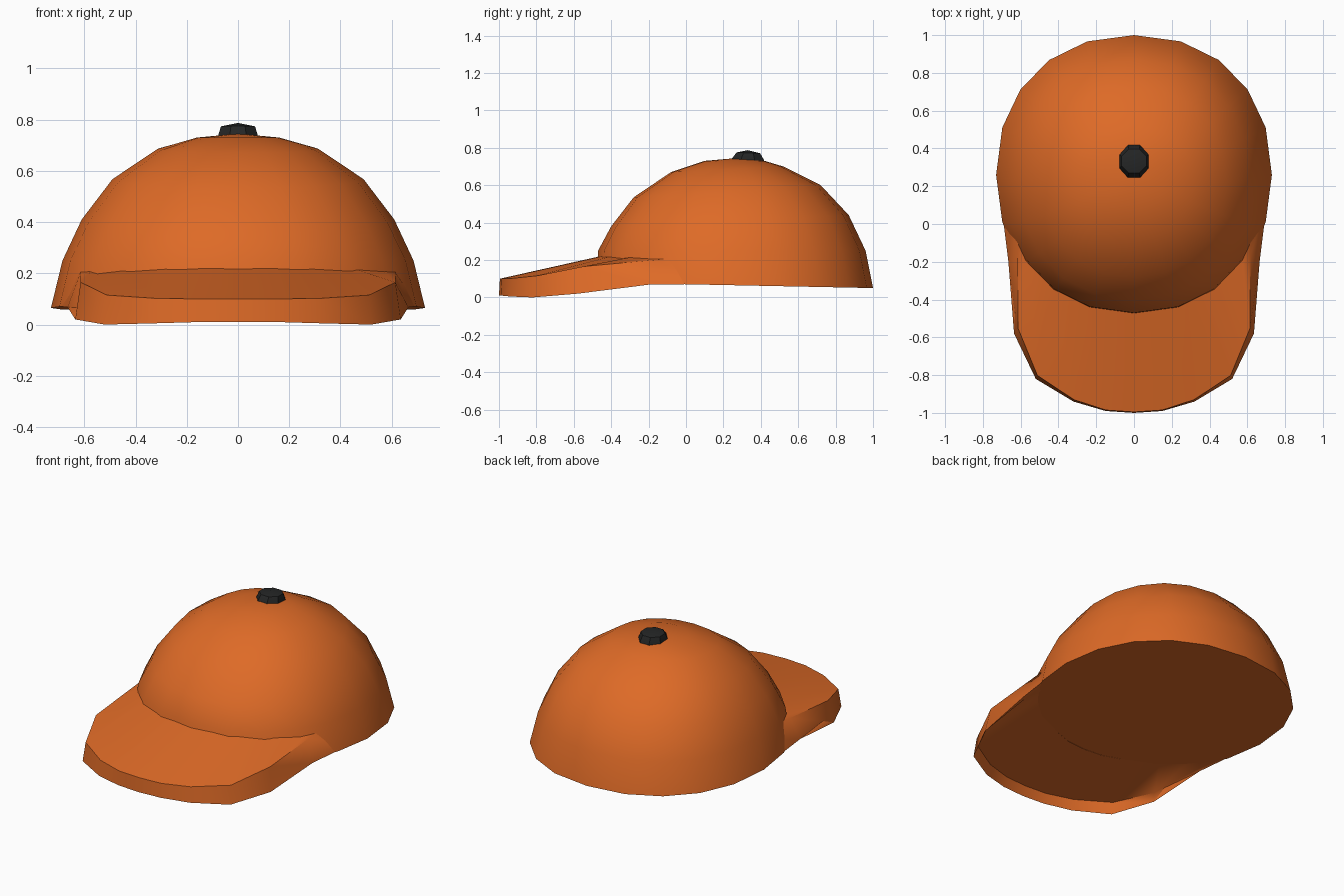
import bpy, bmesh, math

if "Cube" in bpy.data.objects:
    bpy.data.objects.remove(bpy.data.objects["Cube"])


def material(name, rgb):
    m = bpy.data.materials.new(name)
    m.diffuse_color = (*rgb, 1)
    m.use_nodes = True
    m.node_tree.nodes["Principled BSDF"].inputs["Base Color"].default_value = m.diffuse_color
    return m


orange = material("orange_cloth", (0.73, 0.145, 0.02))
black = material("black_button", (0.018, 0.019, 0.019))


def loft(name, rings, mat, closed, angle, apex=None):
    """Skin a list of equal point rings; cap both ends (or meet at an apex)."""
    bm = bmesh.new()
    vs = [[bm.verts.new(p) for p in r] for r in rings]
    n = len(vs[0])
    for a, b in zip(vs, vs[1:]):
        for i in range(n if closed else n - 1):
            j = (i + 1) % n
            bm.faces.new((a[i], a[j], b[j], b[i]))
    bm.faces.new(vs[0])
    if apex:
        top = bm.verts.new(apex)
        for i in range(n):
            bm.faces.new((vs[-1][i], vs[-1][(i + 1) % n], top))
    else:
        bm.faces.new(vs[-1])
    bmesh.ops.recalc_face_normals(bm, faces=bm.faces)
    me = bpy.data.meshes.new(name)
    bm.to_mesh(me)
    bm.free()
    me.materials.append(mat)
    ob = bpy.data.objects.new(name, me)
    bpy.context.collection.objects.link(ob)
    bpy.ops.object.select_all(action='DESELECT')
    ob.select_set(True)
    bpy.context.view_layer.objects.active = ob
    bpy.ops.object.shade_smooth_by_angle(angle=math.radians(angle))
    return ob


def ring(half_x, front, back, zf, zb, n, power=1.0, offset=0.0):
    """Tilted rounded ring between a front and a back point."""
    cy, ry = (front + back) / 2, (back - front) / 2
    pts = []
    for i in range(n):
        t = 2 * math.pi * (i + offset) / n
        s, c = math.sin(t), math.cos(t)
        x = half_x * math.copysign(abs(s) ** power, s)
        k = math.copysign(abs(c) ** power, c)
        pts.append((x, cy + ry * k, (zf + zb) / 2 + (zb - zf) / 2 * k))
    return pts


# crown: half width, front y, back y, front z, back z
crown_rings = [
    (0.73, -0.48, 1.00, 0.08, 0.05),
    (0.685, -0.47, 0.96, 0.25, 0.25),
    (0.61, -0.40, 0.87, 0.38, 0.44),
    (0.49, -0.28, 0.72, 0.535, 0.60),
    (0.315, -0.08, 0.52, 0.67, 0.70),
    (0.16, 0.10, 0.42, 0.73, 0.73),
]
loft("crown", [ring(*r, 20, 0.92) for r in crown_rings], orange, True, 60,
     (0, 0.27, 0.745))

# brim stations: outline x, y, rim z, top edge z, edge inset, inner x, inner y
half = [
    (0.00, -1.00, 0.010, 0.100, 0.005, 0.00, -0.45),
    (0.15, -0.99, 0.010, 0.100, 0.005, 0.13, -0.44),
    (0.32, -0.94, 0.005, 0.102, 0.010, 0.28, -0.39),
    (0.52, -0.82, 0.000, 0.115, 0.020, 0.44, -0.26),
    (0.635, -0.58, 0.020, 0.165, 0.035, 0.56, -0.05),
    (0.665, -0.20, 0.068, 0.200, 0.060, 0.62, 0.10),
    (0.705, 0.12, 0.072, 0.180, 0.060, 0.62, 0.20),
]
stations = [(-h[0], *h[1:5], -h[5], h[6]) for h in half[:0:-1]] + half


def section(x, y, rim, top, inset, ix, iy):
    """Closed cross-section: top, outer wall, turned-down lip, underside."""
    d = math.hypot(x, y - 0.27)
    ux, uy = x / d, (y - 0.27) / d
    under = max(rim + 0.002, 0.065)
    lip = 0.025
    return [(ix, iy, 0.222),
            (x - ux * inset, y - uy * inset, top),
            (x, y, rim),
            (x - ux * lip, y - uy * lip, under),
            (ix * 0.95, iy, 0.078)]


loft("brim", [section(*s) for s in stations], orange, True, 50)

# button on the top of the crown
button_rings = [
    (0.085, 0.232, 0.428, 0.72, 0.71),
    (0.083, 0.238, 0.424, 0.742, 0.735),
    (0.072, 0.265, 0.402, 0.775, 0.77),
]
loft("top_button", [ring(*r, 8, 1, 0.5) for r in button_rings], black, True,
     35, (0, 0.33, 0.787))
